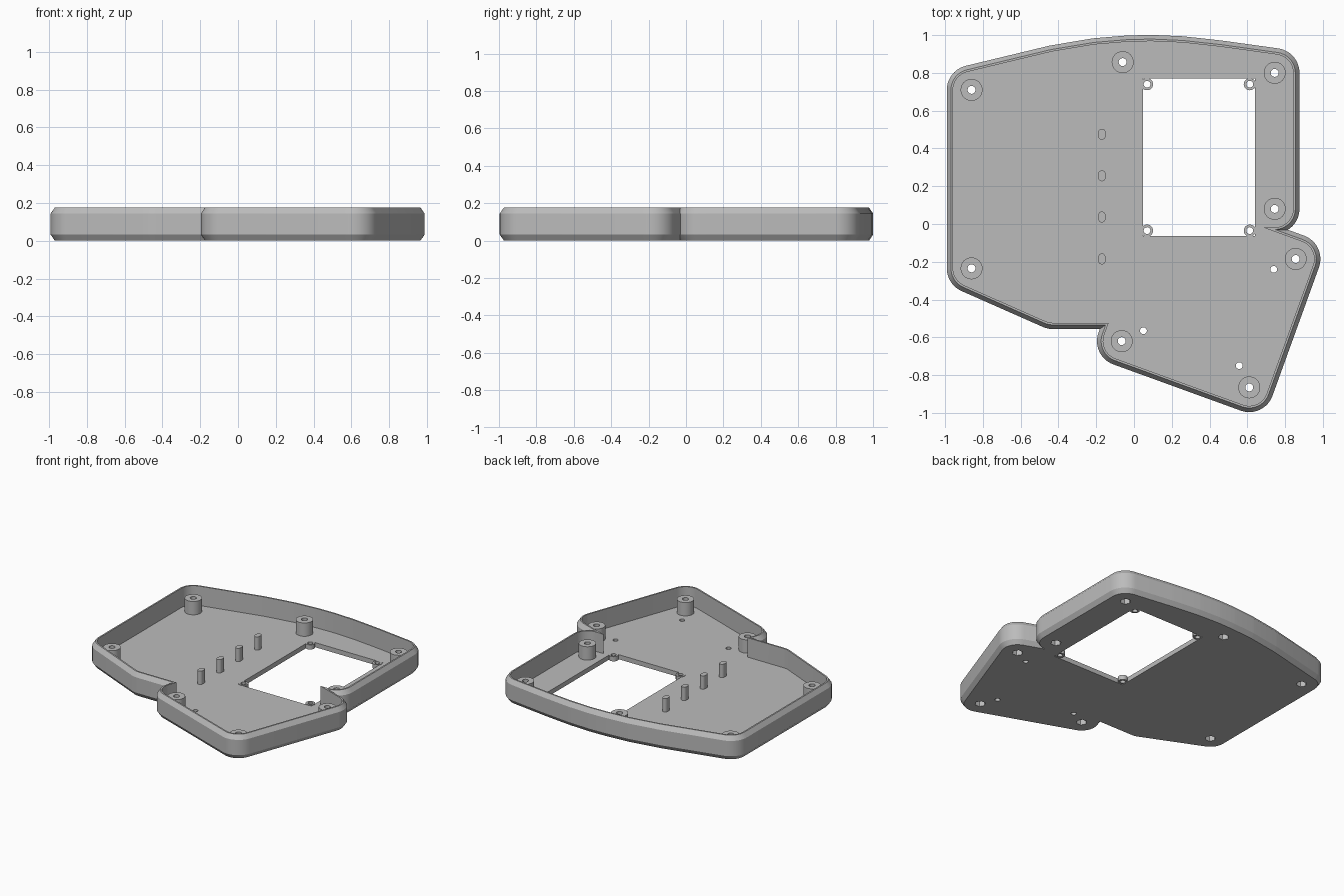
import bpy, bmesh, math
from mathutils import Vector

cube = bpy.data.objects.get("Cube")
if cube:
    bpy.data.objects.remove(cube, do_unlink=True)

HEIGHT, FLOOR, POST_TOP = 0.176, 0.034, 0.132
R_OUT, R_RIM, R_IN = 0.131, 0.109, 0.098
CHAMFER = 0.032

# Centre lines that the walls are offset from, counter-clockwise
MAIN = [(-0.86, -0.235), (-0.43, -0.425), (0.2, -0.425), (0.3, 0.08),
        (0.745, 0.08), (0.745, 0.80), (0.45, 0.841), (0.25, 0.863),
        (0.09, 0.87), (-0.03, 0.867), (-0.2, 0.853), (-0.42, 0.816), (-0.86, 0.71)]
WING = [(0.856, -0.185), (0.18, 0.06), (-0.065, -0.62), (0.61, -0.865)]
POSTS = [(-0.86, 0.71), (-0.06, 0.857), (0.745, 0.80), (0.745, 0.08),
         (0.856, -0.185), (0.61, -0.865), (-0.065, -0.62), (-0.86, -0.235)]
BOSSES = [(x, y) for x in (0.069, 0.613) for y in (-0.035, 0.74)]
SMALL_HOLES = [(0.05, -0.565), (0.74, -0.24), (0.557, -0.75)]

grey = bpy.data.materials.new("Light grey plastic")
grey.use_nodes = True
colour = (0.5, 0.5, 0.5, 1)
grey.diffuse_color = colour
grey.node_tree.nodes["Principled BSDF"].inputs["Base Color"].default_value = colour


def offset(path, r):
    """Offset a closed path outward, rounding convex corners and end caps."""
    pts = [Vector(p) for p in path]
    out = []
    for i, p in enumerate(pts):
        a = (p - pts[i - 1]).normalized()
        b = (pts[(i + 1) % len(pts)] - p).normalized()
        na, nb = Vector((a.y, -a.x)), Vector((b.y, -b.x))
        turn = math.atan2(a.cross(b), a.dot(b))
        if -3 < turn < 0:
            out.append(p + (na + nb) * r / (1 + na.dot(nb)))
            continue
        turn = abs(turn)
        steps = max(1, math.ceil(turn / math.radians(8)))
        start = math.atan2(na.y, na.x)
        for k in range(steps + 1):
            t = start + turn * k / steps
            out.append(p + Vector((math.cos(t), math.sin(t))) * r)
    return out


def circle(c, r, n=32):
    return [(c[0] + r * math.cos(math.tau * k / n),
             c[1] + r * math.sin(math.tau * k / n)) for k in range(n)]


def loft(bm, layers):
    """Closed solid through (z, outline) layers of equal point count."""
    rings = [[bm.verts.new((p[0], p[1], z)) for p in pts] for z, pts in layers]
    for lo, hi in zip(rings, rings[1:]):
        for i in range(len(lo)):
            j = (i + 1) % len(lo)
            bm.faces.new((lo[i], lo[j], hi[j], hi[i]))
    bm.faces.new(rings[0][::-1])
    bm.faces.new(rings[-1])


def make(name, solids):
    bm = bmesh.new()
    for layers in solids:
        loft(bm, layers)
    mesh = bpy.data.meshes.new(name)
    bm.to_mesh(mesh)
    bm.free()
    mesh.materials.append(grey)
    ob = bpy.data.objects.new(name, mesh)
    bpy.context.collection.objects.link(ob)
    return ob


def prism(outline, z0, z1):
    return [(z0, outline), (z1, outline)]


def combine(ob, tool, operation):
    mod = ob.modifiers.new("cut", 'BOOLEAN')
    mod.operation, mod.solver, mod.object = operation, 'EXACT', tool
    bpy.context.view_layer.objects.active = ob
    bpy.ops.object.modifier_apply(modifier=mod.name)


def shell(path):
    return [(0, offset(path, R_RIM)), (CHAMFER, offset(path, R_OUT)),
            (HEIGHT - CHAMFER, offset(path, R_OUT)), (HEIGHT, offset(path, R_RIM))]


# Tray: two chamfered bodies merged, then hollowed
tray = make("tray", [shell(MAIN)])
wing = make("wing_tool", [shell(WING)])
main_cavity = make("main_cavity_tool", [prism(offset(MAIN, R_IN), FLOOR, 0.3)])
wing_cavity = make("wing_cavity_tool", [prism(offset(WING, R_IN), FLOOR, 0.3)])
window = make("window_tool", [prism(
    [(0.047, -0.063), (0.64, -0.063), (0.64, 0.77), (0.047, 0.77)], -0.1, 0.1)])
combine(tray, wing, 'UNION')
for tool in (main_cavity, wing_cavity, window):
    combine(tray, tool, 'DIFFERENCE')

# Screw posts, window corner bosses and locating pins
posts = make("screw_posts", [prism(circle(c, 0.058), FLOOR - 0.01, POST_TOP) for c in POSTS])
bosses = make("window_bosses", [prism(circle(c, 0.032, 24), 0.004, FLOOR + 0.004) for c in BOSSES])
pins = make("locating_pins", [
    prism(offset([(-0.17, y - 0.01), (-0.17, y + 0.01)], 0.019), FLOOR - 0.01, POST_TOP)
    for y in (0.475, 0.255, 0.037, -0.185)])

# Screw holes with hexagonal nut pockets underneath
holes = make("hole_tool", [prism(circle(c, 0.021, 24), -0.1, 0.3) for c in POSTS]
             + [prism(circle(c, 0.018, 20), -0.1, 0.3) for c in BOSSES + SMALL_HOLES])
pockets = make("pocket_tool", [prism(circle(c, 0.036, 6), -0.1, 0.06) for c in POSTS])
for ob in (tray, posts, bosses):
    combine(ob, holes, 'DIFFERENCE')
for ob in (tray, posts):
    combine(ob, pockets, 'DIFFERENCE')

for tool in (wing, main_cavity, wing_cavity, window, holes, pockets):
    bpy.data.objects.remove(tool, do_unlink=True)

# Smooth the round walls, keep chamfers crisp
bpy.ops.object.select_all(action='DESELECT')
for ob in (tray, posts, bosses, pins):
    ob.select_set(True)
bpy.context.view_layer.objects.active = tray
bpy.ops.object.shade_smooth_by_angle(angle=math.radians(25))
